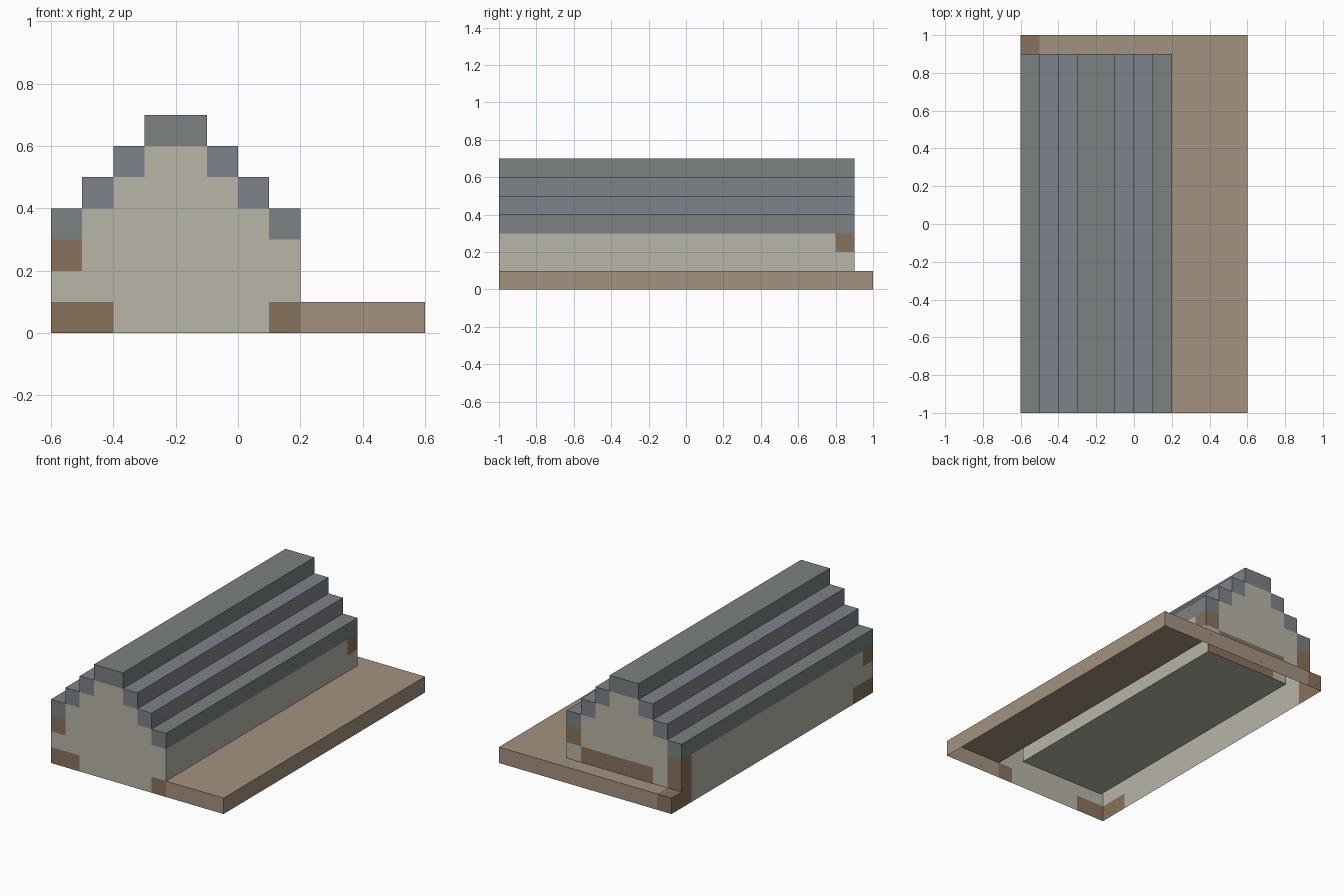
import bpy, bmesh
from mathutils import Vector

if "Cube" in bpy.data.objects:
    bpy.data.objects.remove(bpy.data.objects["Cube"])

U = 0.1                      # one block
ORIGIN = Vector((-0.6, -1.0, 0.0))
COLORS = {
    "yard":        (0.37, 0.29, 0.21, 1),
    "walls":       (0.48, 0.46, 0.39, 1),
    "timber":      (0.25, 0.17, 0.11, 1),
    "roof":        (0.20, 0.22, 0.225, 1),
    "roof_middle": (0.21, 0.23, 0.26, 1),
}
blocks = {}                  # (i, j, k) -> part name


def fill(part, xs, ys, zs):
    """Paint an inclusive range of blocks with a part."""
    for i in range(xs[0], xs[1] + 1):
        for j in range(ys[0], ys[1] + 1):
            for k in range(zs[0], zs[1] + 1):
                blocks[i, j, k] = part


# ground slab with the house footprint set into it
fill("yard", (0, 11), (0, 19), (0, 0))
fill("walls", (0, 7), (0, 18), (0, 0))

# long side walls
for i in (0, 7):
    fill("walls", (i, i), (0, 18), (1, 2))

# stepped gable ends
for j in (0, 18):
    fill("walls", (0, 7), (j, j), (1, 2))
    for step in range(3):
        fill("walls", (step, 7 - step), (j, j), (3 + step, 3 + step))

# stepped roof, one block thick, mirrored about the ridge
for step in range(4):
    part = "roof" if step in (0, 3) else "roof_middle"
    for i in (step, 7 - step):
        fill(part, (i, i), (0, 18), (3 + step, 3 + step))

# exposed timber blocks
fill("timber", (0, 1), (0, 0), (0, 0))
fill("timber", (0, 0), (1, 1), (0, 0))
fill("timber", (7, 7), (0, 0), (0, 0))
fill("timber", (0, 0), (0, 0), (2, 2))
fill("timber", (0, 0), (18, 18), (0, 2))
fill("timber", (7, 7), (18, 18), (2, 2))
fill("timber", (2, 6), (18, 18), (1, 1))
fill("timber", (0, 0), (19, 19), (0, 0))


def build(part):
    """Make the exposed faces of one part; the underside on the ground is open."""
    bm = bmesh.new()
    for pos, name in blocks.items():
        if name != part:
            continue
        centre = ORIGIN + (Vector(pos) + Vector((0.5, 0.5, 0.5))) * U
        for axis in range(3):
            for sign in (-1, 1):
                n = [0, 0, 0]
                n[axis] = sign
                near = tuple(p + d for p, d in zip(pos, n))
                if near in blocks or near[2] < 0:
                    continue
                a, b = Vector((0, 0, 0)), Vector((0, 0, 0))
                a[(axis + 1) % 3] = U / 2
                b[(axis + 2) % 3] = U / 2 * sign
                c = centre + Vector(n) * U / 2
                bm.faces.new([bm.verts.new(p) for p in
                              (c - a - b, c + a - b, c + a + b, c - a + b)])
    bmesh.ops.remove_doubles(bm, verts=bm.verts[:], dist=1e-4)
    mesh = bpy.data.meshes.new(part)
    bm.to_mesh(mesh)
    bm.free()
    mat = bpy.data.materials.new(part)
    mat.diffuse_color = COLORS[part]
    mat.use_nodes = True
    mat.node_tree.nodes["Principled BSDF"].inputs["Base Color"].default_value = mat.diffuse_color
    mesh.materials.append(mat)
    bpy.context.collection.objects.link(bpy.data.objects.new(part, mesh))


for part in COLORS:
    build(part)
